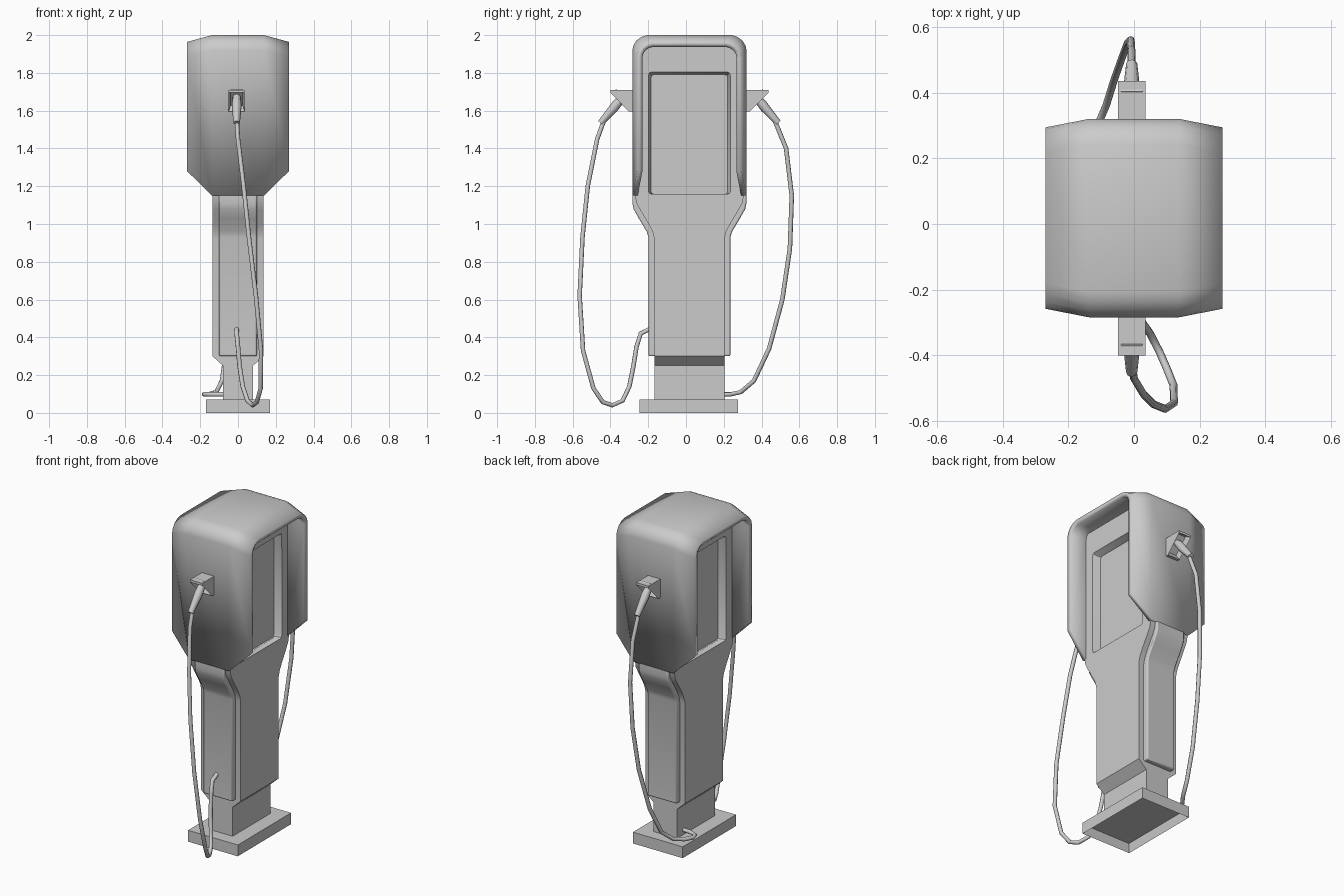
import bpy, bmesh
from mathutils import Vector

cube = bpy.data.objects.get("Cube")
if cube:
    bpy.data.objects.remove(cube, do_unlink=True)

CY = 0.018      # centre line of the cabinet
PX = -0.007     # centre line of the plugs

grey = bpy.data.materials.new("plain_grey")
grey.use_nodes = True
grey.diffuse_color = (0.6, 0.6, 0.6, 1)
grey.node_tree.nodes["Principled BSDF"].inputs["Base Color"].default_value = (0.6, 0.6, 0.6, 1)


def make(name, bm):
    bmesh.ops.recalc_face_normals(bm, faces=bm.faces)
    mesh = bpy.data.meshes.new(name)
    bm.to_mesh(mesh)
    bm.free()
    mesh.materials.append(grey)
    ob = bpy.data.objects.new(name, mesh)
    bpy.context.collection.objects.link(ob)
    return ob


def select(ob):
    bpy.ops.object.select_all(action='DESELECT')
    ob.select_set(True)
    bpy.context.view_layer.objects.active = ob


def smooth(ob, angle=0.6):
    select(ob)
    bpy.ops.object.shade_smooth_by_angle(angle=angle)


def bevel(ob, width, segments=1):
    mod = ob.modifiers.new("bevel", 'BEVEL')
    mod.width, mod.segments, mod.limit_method = width, segments, 'ANGLE'
    mod.angle_limit = 0.9


def loft(bm, rings, closed=True, caps=True):
    """Skin a list of equal-length point rings."""
    rows = [[bm.verts.new(p) for p in ring] for ring in rings]
    n = len(rows[0])
    for a, b in zip(rows, rows[1:]):
        for i in range(n if closed else n - 1):
            j = (i + 1) % n
            bm.faces.new((a[i], a[j], b[j], b[i]))
    if caps:
        bm.faces.new(rows[0])
        bm.faces.new(rows[-1])


def tower(name, levels):
    """Rectangular column from (z, half width, half depth) levels."""
    bm = bmesh.new()
    loft(bm, [[(sx * hx, CY + sy * hy, z) for sx, sy in ((-1, -1), (1, -1), (1, 1), (-1, 1))]
              for z, hx, hy in levels])
    return make(name, bm)


def tube(name, points, radius, spline='POLY', radii=None):
    curve = bpy.data.curves.new(name, 'CURVE')
    curve.dimensions = '3D'
    curve.bevel_depth, curve.bevel_resolution, curve.use_fill_caps = radius, 2, True
    s = curve.splines.new(spline)
    s.points.add(len(points) - 1)
    for i, (pt, p) in enumerate(zip(s.points, points)):
        pt.co = (*p, 1)
        pt.radius = radii[i] if radii else 1
    s.use_smooth = True
    curve.materials.append(grey)
    ob = bpy.data.objects.new(name, curve)
    bpy.context.collection.objects.link(ob)
    return ob


# Base plate, hollow underneath
bm = bmesh.new()
bmesh.ops.create_cube(bm, size=1)
for v in bm.verts:
    v.co = (v.co.x * 0.34, CY - 0.003 + v.co.y * 0.52, (v.co.z + 0.5) * 0.07)
bottom = [f for f in bm.faces if f.normal.z < -0.9 or f.calc_center_median().z < 0.001]
bmesh.ops.inset_region(bm, faces=bottom, thickness=0.012)
for v in bottom[0].verts:
    v.co.z = 0.055
make("base_plate", bm)

# Cabinet: foot, column, flared shoulder and inner head
cabinet = tower("cabinet", [(0.06, 0.08, 0.185), (0.25, 0.08, 0.185), (0.3, 0.135, 0.185),
                            (0.92, 0.135, 0.185), (0.96, 0.135, 0.195), (1.0, 0.135, 0.216),
                            (1.07, 0.135, 0.258), (1.11, 0.135, 0.28), (1.15, 0.135, 0.288),
                            (1.155, 0.135, 0.275), (1.95, 0.135, 0.275)])

# Screen recesses on both sides, with sloping walls
for side in (-1, 1):
    bm = bmesh.new()
    loft(bm, [[(side * x, CY + sy * (0.217 - t), z) for sy, z in
               ((-1, 1.158), (1, 1.158), (1, 1.805 - t), (-1, 1.805 - t))]
              for x, t in ((0.09, 0.014), (0.136, 0), (0.2, 0))])
    upright = [e for e in bm.edges if abs(e.verts[0].co.x - e.verts[1].co.x) > 0.01]
    bmesh.ops.bevel(bm, geom=upright, offset=0.015, segments=2, profile=0.5, affect='EDGES')
    cutter = make("recess_cutter", bm)
    cutter.hide_render = True
    mod = cabinet.modifiers.new("recess", 'BOOLEAN')
    mod.operation, mod.solver, mod.object = 'DIFFERENCE', 'EXACT', cutter
    select(cabinet)
    bpy.ops.object.modifier_apply(modifier=mod.name)
    bpy.data.objects.remove(cutter, do_unlink=True)
smooth(cabinet)

# Raised front and back panels that follow the flare
panel = tower("front_back_panels", [(0.3, 0.1, 0.217), (0.93, 0.1, 0.217), (0.96, 0.1, 0.226),
                                    (1.03, 0.1, 0.268), (1.08, 0.1, 0.296), (1.11, 0.1, 0.302),
                                    (1.16, 0.1, 0.302)])
bevel(panel, 0.008, 2)
smooth(panel)

# Hood: arched shell, open at both sides, tapering towards its rims
arch = [(0.302, 1.92), (0.297, 1.945), (0.28, 1.972), (0.255, 1.99), (0.225, 2.0)]
bm = bmesh.new()
rings = []
for x, dy, dz, foot in ((-0.27, 0.026, 0.036, 1.28), (-0.137, 0, 0, 1.15),
                        (0.137, 0, 0, 1.15), (0.27, 0.026, 0.036, 1.28)):
    half = [(0.302, foot + dz)] + arch
    path = half + [(-y, z) for y, z in reversed(half)]
    rings.append([(x, CY + y - dy * (1 if y > 0 else -1), z - dz) for y, z in path])
loft(bm, rings, closed=False, caps=False)
hood = make("hood", bm)
mod = hood.modifiers.new("shell", 'SOLIDIFY')
mod.thickness, mod.offset, mod.use_even_offset = 0.028, -1, True
smooth(hood)

# Plug holders, nozzles: front (-1) and back (+1)
for side, label in ((-1, "front"), (1, "back")):
    def at(y, z, x=PX):
        return (x, CY + side * y, z)

    bm = bmesh.new()
    wedge = [(0.29, 1.71), (0.418, 1.71), (0.418, 1.695), (0.32, 1.595), (0.29, 1.595)]
    loft(bm, [[at(y, z, PX + hx) for y, z in wedge] for hx in (-0.042, 0.042)])
    bm.normal_update()
    slope = [f for f in bm.faces if len(f.verts) == 4
             and abs(f.calc_center_median().z - 1.645) < 0.004
             and abs(f.calc_center_median().y - CY) > 0.33]
    bmesh.ops.inset_region(bm, faces=slope, thickness=0.014)
    for v in slope[0].verts:
        v.co += Vector((0, -side * 0.025, 0.025))
    make(label + "_plug_holder", bm)
    tube(label + "_nozzle", [at(0.35, 1.675), at(0.385, 1.635), at(0.40, 1.615), at(0.47, 1.535)],
         0.02, radii=[1, 1.25, 1.25, 0.85])

# Front cable hangs down and returns to the column
tube("front_cable", [(PX, -0.43, 1.56), (0, -0.47, 1.45), (0.03, -0.52, 1.2), (0.058, -0.548, 0.93),
                     (0.095, -0.563, 0.62), (0.122, -0.545, 0.33), (0.12, -0.49, 0.13),
                     (0.1, -0.44, 0.057), (0.078, -0.39, 0.04), (0.05, -0.335, 0.065),
                     (0.025, -0.3, 0.14), (0.008, -0.278, 0.25), (0, -0.262, 0.35),
                     (PX, -0.24, 0.42), (PX, -0.19, 0.445)], 0.012)

# Back cable drops, loops sideways and enters the foot
tube("back_cable", [(PX, 0.465, 1.56), (-0.008, 0.53, 1.4), (-0.01, 0.56, 1.15), (-0.02, 0.55, 0.87),
                    (-0.035, 0.51, 0.6), (-0.06, 0.44, 0.34), (-0.085, 0.36, 0.17),
                    (-0.115, 0.29, 0.11), (-0.155, 0.235, 0.098), (-0.18, 0.19, 0.098),
                    (-0.17, 0.155, 0.098), (-0.13, 0.14, 0.098), (-0.07, 0.135, 0.098)], 0.012)
